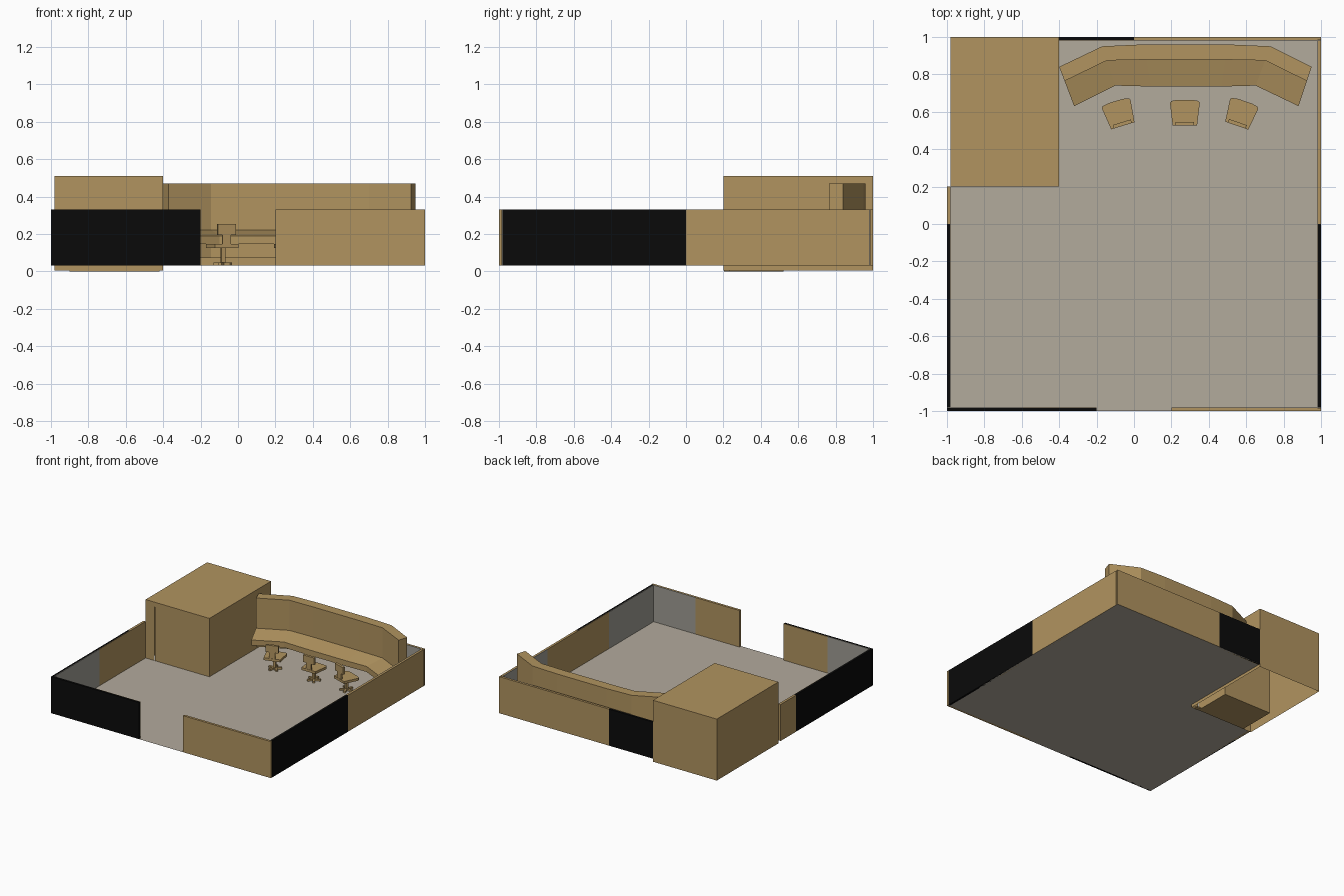
import bpy, bmesh, math
from mathutils import Matrix, Vector

if "Cube" in bpy.data.objects:
    bpy.data.objects.remove(bpy.data.objects["Cube"])


def material(name, rgb):
    m = bpy.data.materials.new(name)
    m.diffuse_color = (*rgb, 1)
    m.use_nodes = True
    m.node_tree.nodes["Principled BSDF"].inputs["Base Color"].default_value = m.diffuse_color
    return m


TAN = material("tan", (0.44, 0.295, 0.115))
FLOOR = material("warm_grey_floor", (0.45, 0.405, 0.335))
BLACK = material("black", (0.003, 0.003, 0.003))
GREY = material("grey_panel", (0.35, 0.335, 0.295))


def finish(name, bm, mat):
    me = bpy.data.meshes.new(name)
    bm.to_mesh(me)
    bm.free()
    ob = bpy.data.objects.new(name, me)
    me.materials.append(mat)
    bpy.context.collection.objects.link(ob)
    return ob


def add_box(bm, lo, hi, xf=Matrix()):
    lo, hi = Vector(lo), Vector(hi)
    m = Matrix.Translation((lo + hi) / 2) @ Matrix.Diagonal((*(hi - lo), 1))
    bmesh.ops.create_cube(bm, size=1, matrix=xf @ m)


def box(name, lo, hi, mat):
    bm = bmesh.new()
    add_box(bm, lo, hi)
    return finish(name, bm, mat)


# floor, notched where the cabin stands
bm = bmesh.new()
outline = [(-1, -1), (1, -1), (1, 1), (-0.4, 1), (-0.4, 0.2), (-1, 0.2)]
bm.faces.new([bm.verts.new((x, y, 0.03)) for x, y in outline])
finish("floor", bm, FLOOR)

# perimeter walls: outer leaf plus thin inner lining
Z0, Z1, T, P = 0.03, 0.33, 0.016, 0.004


def wall(name, side, a, b, outer, inner):
    """side is front/back/left/right, a..b the run; inner lists (from, to, material)."""
    sign = 1 if side in ("right", "back") else -1

    def leaf(label, p, q, d0, d1, mat):
        u, v = sorted((sign * (1 - d0), sign * (1 - d1)))
        if side in ("left", "right"):
            box(label, (u, p, Z0), (v, q, Z1), mat)
        else:
            box(label, (p, u, Z0), (q, v, Z1), mat)
    leaf(name, a, b, 0, T, outer)
    for i, (p, q, mat) in enumerate(inner):
        leaf(f"{name}_lining_{i}", p, q, T, T + P, mat)


E = 0.98
wall("front_wall_left", "front", -1, -0.2, BLACK, [(-E, -0.6, GREY), (-0.6, -0.2, TAN)])
wall("front_wall_right", "front", 0.2, 1, TAN, [(0.2, 0.6, TAN), (0.6, E, GREY)])
wall("left_wall_front", "left", -E, 0, BLACK, [(-E, -0.4, GREY), (-0.4, 0, TAN)])
wall("left_wall_back", "left", 0, 0.2, TAN, [(0, 0.2, TAN)])
wall("right_wall_front", "right", -E, 0, BLACK, [(-E, -0.4, GREY), (-0.4, 0, TAN)])
wall("right_wall_back", "right", 0, E, TAN, [(0, 0.4, TAN), (0.4, E, GREY)])
wall("back_wall_left", "back", -0.4, 0, BLACK, [(-0.4, 0, TAN)])
wall("back_wall_right", "back", 0, 1, TAN, [(0, 0.6, TAN), (0.6, E, GREY)])

# cabin: shell open at the bottom, framed front opening
bm = bmesh.new()
x0, x1, y0, y1, zb, zt, w = -0.98, -0.4, 0.2, 1.0, 0.005, 0.51, 0.01
verts = {(i, j, k): bm.verts.new(((x0, x1)[i], (y0, y1)[j], (zb, zt)[k]))
         for i in (0, 1) for j in (0, 1) for k in (0, 1)}
for quad in ([(0, 0, 1), (1, 0, 1), (1, 1, 1), (0, 1, 1)],
             [(1, 0, 0), (1, 1, 0), (1, 1, 1), (1, 0, 1)],
             [(1, 1, 0), (0, 1, 0), (0, 1, 1), (1, 1, 1)],
             [(0, 1, 0), (0, 0, 0), (0, 0, 1), (0, 1, 1)]):
    bm.faces.new([verts[q] for q in quad])
frame = [(-0.98, 0.2), (-0.9, 0.2)]
for pts in ([(x0, zb), (-0.9, zb), (-0.9, zt), (x0, zt)],
            [(-0.46, zb), (x1, zb), (x1, zt), (-0.46, zt)],
            [(-0.9, 0.47), (-0.46, 0.47), (-0.46, zt), (-0.9, zt)]):
    bm.faces.new([bm.verts.new((x, y0, z)) for x, z in pts])
finish("cabin_shell", bm, TAN)

# thick door block filling the opening
box("cabin_door", (-0.9, 0.208, 0.0), (-0.46, 0.52, 0.47), TAN)
box("door_sill", (-0.46, 0.203, 0.0), (-0.42, 0.235, 0.01), TAN)

# curved console: sections swept between a back line and a front line
BACK = [(-0.40, 0.84), (-0.17, 0.95), (0.05, 0.96), (0.5, 0.96), (0.73, 0.95), (0.95, 0.84)]
FRONT = [(-0.32, 0.63), (-0.10, 0.74), (0.09, 0.735), (0.47, 0.735), (0.65, 0.74), (0.88, 0.63)]


def sweep(name, section):
    bm = bmesh.new()
    rings = []
    for b, f in zip(BACK, FRONT):
        b, f = Vector(b), Vector(f)
        rings.append([bm.verts.new((*b.lerp(f, t), z)) for t, z in section])
    n = len(section)
    for r, s in zip(rings, rings[1:]):
        for i in range(n):
            j = (i + 1) % n
            bm.faces.new((r[i], r[j], s[j], s[i]))
    bm.faces.new(rings[0])
    bm.faces.new(rings[-1])
    bmesh.ops.recalc_face_normals(bm, faces=bm.faces)
    finish(name, bm, TAN)


sweep("console_screen", [(0, 0.07), (0, 0.47), (0.36, 0.47), (0.36, 0.07)])
sweep("console_desk", [(0.36, 0.145), (0.36, 0.222), (1, 0.19), (1, 0.145)])


# swivel chairs
def chair(name, x, y, angle):
    xf = Matrix.Translation((x, y, 0)) @ Matrix.Rotation(math.radians(angle), 4, "Z")
    bm = bmesh.new()
    # tapered seat
    half = [(0.065, -0.07), (0.08, 0.052), (0.072, 0.062), (0.04, 0.068)]
    shape = half + [(-px, py) for px, py in reversed(half)]
    base = bm.faces.new([bm.verts.new(xf @ Vector((px, py, 0.125))) for px, py in shape])
    ext = bmesh.ops.extrude_face_region(bm, geom=[base], use_keep_orig=True)
    for v in ext["geom"]:
        if isinstance(v, bmesh.types.BMVert):
            v.co.z = 0.145
    # back rest with its stem, then the post
    add_box(bm, (-0.05, -0.07, 0.195), (0.05, -0.05, 0.253), xf)
    add_box(bm, (-0.024, -0.068, 0.14), (0.024, -0.056, 0.2), xf)
    add_box(bm, (-0.011, -0.011, 0.04), (0.011, 0.011, 0.128), xf)
    # star foot
    for i in range(5):
        leg = xf @ Matrix.Rotation(math.radians(90 + 72 * i), 4, "Z")
        add_box(bm, (0, -0.009, 0.032), (0.052, 0.009, 0.046), leg)
    bmesh.ops.recalc_face_normals(bm, faces=bm.faces)
    finish(name, bm, TAN)


chair("left_chair", -0.08, 0.592, 17)
chair("middle_chair", 0.272, 0.596, 0)
chair("right_chair", 0.572, 0.592, -19)
